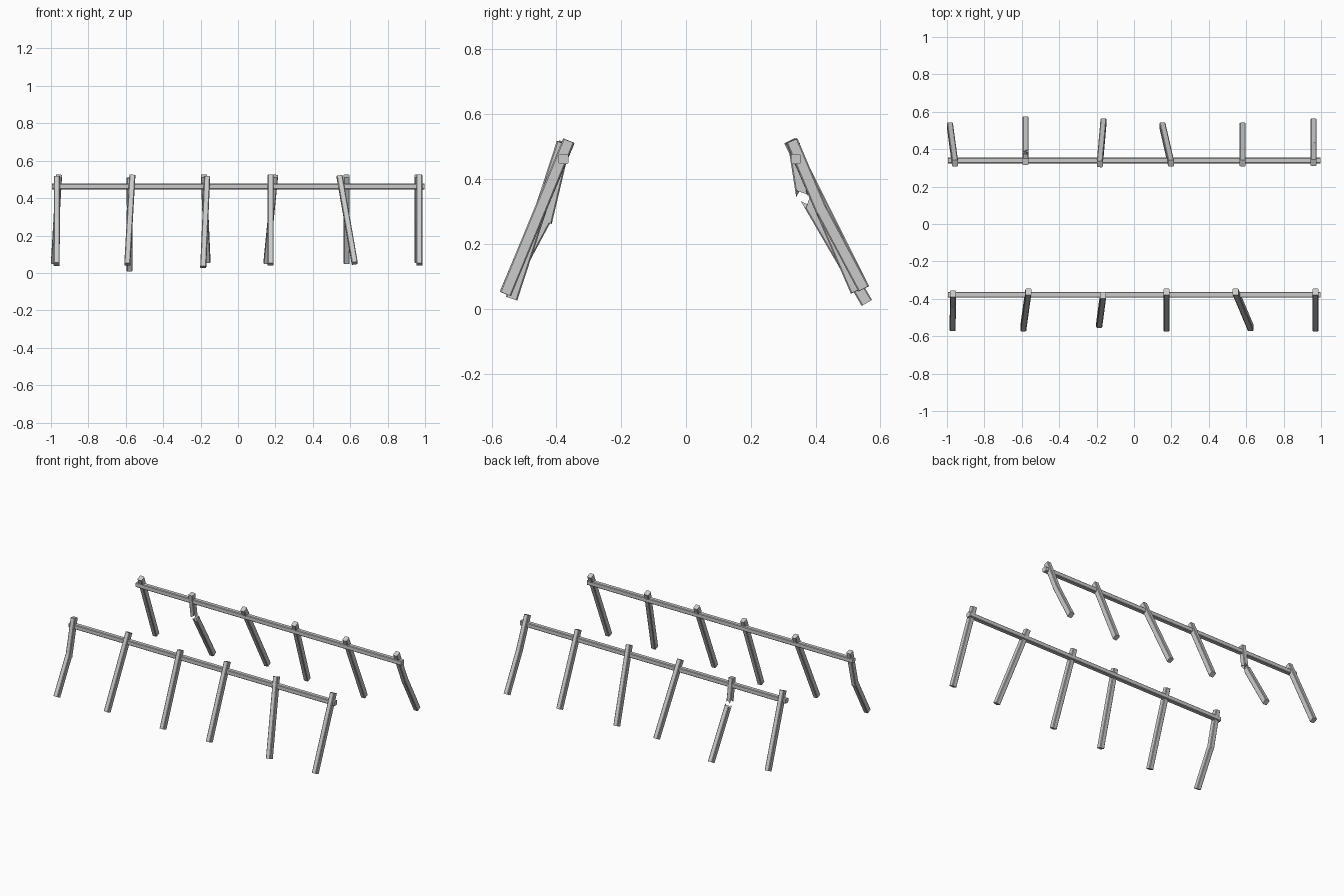
import bpy, bmesh, random
from mathutils import Vector

if "Cube" in bpy.data.objects:
    bpy.data.objects.remove(bpy.data.objects["Cube"])

random.seed(4)
W, D, C = 0.016, 0.0185, 0.004   # half width, half depth, corner chamfer


def add_beam(bm, a, b, hw=W, hd=D, jag_a=0.0, jag_b=0.0):
    """Chamfered square beam from a to b; a jagged end gets a splintered cap."""
    a, b = Vector(a), Vector(b)
    axis = (b - a).normalized()
    ref = Vector((0, 1, 0)) if abs(axis.x) > 0.9 else Vector((1, 0, 0))
    u = (ref - axis * ref.dot(axis)).normalized()
    v = axis.cross(u)
    prof = [(hw, -hd + C), (hw, hd - C), (hw - C, hd), (-hw + C, hd),
            (-hw, hd - C), (-hw, -hd + C), (-hw + C, -hd), (hw - C, -hd)]
    rings = []
    for p, jag, s in ((a, jag_a, -1), (b, jag_b, 1)):
        ring = []
        for i, (x, y) in enumerate(prof):
            off = axis * s * jag * ((1 if i % 3 == 0 else -0.4) + random.uniform(-.3, .3))
            ring.append(bm.verts.new(p + u * x + v * y + off))
        rings.append(ring)
        if jag:
            mid = bm.verts.new(p - axis * s * jag * 0.6)
            for i in range(8):
                bm.faces.new((ring[i], ring[(i + 1) % 8], mid))
        else:
            bm.faces.new(ring)
    for i in range(8):
        j = (i + 1) % 8
        bm.faces.new((rings[0][i], rings[0][j], rings[1][j], rings[1][i]))


def make(name, beams):
    bm = bmesh.new()
    for args in beams:
        add_beam(bm, *args)
    bmesh.ops.recalc_face_normals(bm, faces=bm.faces)
    me = bpy.data.meshes.new(name)
    bm.to_mesh(me)
    bm.free()
    bpy.context.collection.objects.link(bpy.data.objects.new(name, me))


# Long horizontal rails
for name, y in (("front_rail", -0.378), ("back_rail", 0.34)):
    make(name, [((-0.995, y, 0.462), (0.998, y, 0.462), 0.0155, 0.0155)])

# Intact posts: (top, bottom)
front = [((-0.565, -0.362, 0.518), (-0.592, -0.557, 0.046)),
         ((-0.165, -0.381, 0.512), (-0.186, -0.538, 0.032)),
         ((0.174, -0.362, 0.518), (0.174, -0.557, 0.046)),
         ((0.543, -0.362, 0.515), (0.624, -0.555, 0.052)),
         ((0.970, -0.362, 0.518), (0.970, -0.557, 0.046))]
back = [((-0.957, 0.325, 0.518), (-0.984, 0.525, 0.055)),
        ((-0.183, 0.320, 0.518), (-0.163, 0.548, 0.062)),
        ((0.198, 0.325, 0.518), (0.152, 0.525, 0.055)),
        ((0.581, 0.325, 0.518), (0.581, 0.525, 0.055))]
for side, posts in (("front", front), ("back", back)):
    for n, (top, bottom) in enumerate(posts, 1):
        make(f"{side}_post_{n}", [(top, bottom)])

# Front post bent at a crack
make("front_bent_post", [
    ((-0.968, -0.373, 0.515), (-0.968, -0.430, 0.275), W, D, 0, 0.008),
    ((-0.968, -0.430, 0.283), (-0.970, -0.557, 0.046), W, D, 0.008, 0)])

# Back post snapped in two with a gap
make("back_snapped_post", [
    ((-0.580, 0.333, 0.508), (-0.580, 0.356, 0.362), W, D, 0, 0.014),
    ((-0.580, 0.379, 0.326), (-0.580, 0.558, 0.018), W, D, 0.014, 0)])

# Back post cracked but still joined
make("back_cracked_post", [
    ((0.960, 0.327, 0.518), (0.960, 0.420, 0.298), W, D, 0, 0.012),
    ((0.960, 0.418, 0.305), (0.960, 0.548, 0.062), W, D, 0.012, 0)])
